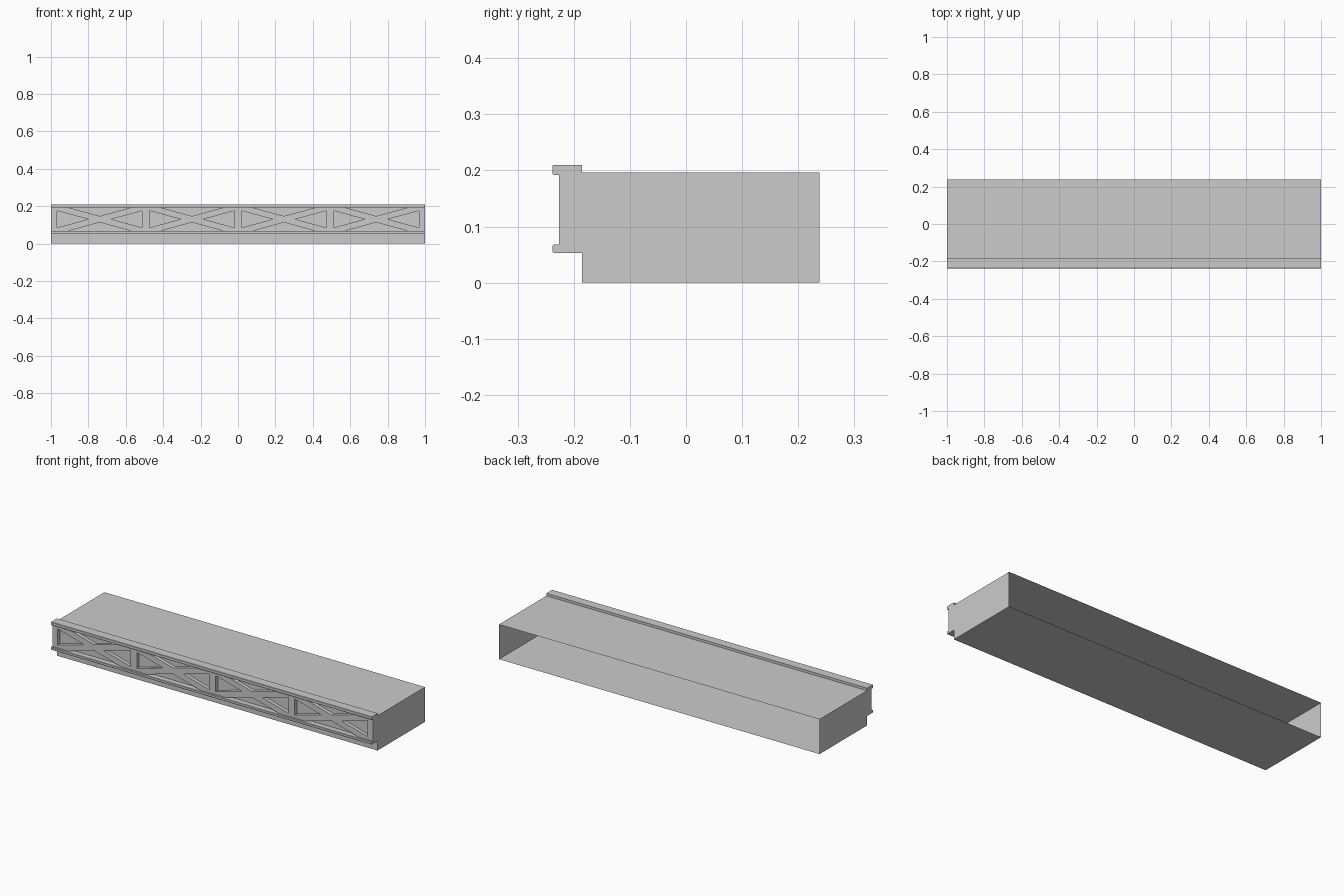
import bpy, bmesh

if "Cube" in bpy.data.objects:
    bpy.data.objects.remove(bpy.data.objects["Cube"])

FRONT, BACK, STEP = -0.238, 0.238, -0.185   # depth limits and platform front
WEB, RECESS = -0.226, -0.206                # brace face and panel floor
LOW, HIGH = 0.068, 0.192                    # panel height between flanges


def make_object(name, bm):
    bmesh.ops.recalc_face_normals(bm, faces=bm.faces)
    mesh = bpy.data.meshes.new(name)
    bm.to_mesh(mesh)
    bm.free()
    ob = bpy.data.objects.new(name, mesh)
    bpy.context.collection.objects.link(ob)
    return ob


def prism(name, points, offset):
    """Extrude a closed outline of 3D points by an offset vector."""
    bm = bmesh.new()
    face = bm.faces.new([bm.verts.new(p) for p in points])
    res = bmesh.ops.extrude_face_region(bm, geom=[face], use_keep_orig=True)
    verts = [g for g in res["geom"] if isinstance(g, bmesh.types.BMVert)]
    bmesh.ops.translate(bm, verts=verts, vec=offset)
    return make_object(name, bm)


def along_x(name, yz, x0=-1, x1=1):
    return prism(name, [(x0, y, z) for y, z in yz], (x1 - x0, 0, 0))


def rect(y0, y1, z0, z1):
    return [(y0, z0), (y1, z0), (y1, z1), (y0, z1)]


# Platform shell, open at the back
shell = along_x("platform_shell", rect(STEP, BACK, 0, 0.196))
bm = bmesh.new()
bm.from_mesh(shell.data)
bm.normal_update()
bmesh.ops.delete(bm, geom=[f for f in bm.faces if f.normal.y > 0.9], context='FACES_ONLY')
bm.to_mesh(shell.data)
bm.free()

# Top and bottom flanges with slightly chamfered front edges
c = 0.002
for name, z0, z1 in (("bottom_flange", 0.053, LOW), ("top_flange", HIGH, 0.21)):
    along_x(name, [(STEP, z0), (FRONT + c, z0), (FRONT, z0 + c),
                   (FRONT, z1 - c), (FRONT + c, z1), (STEP, z1)])

# Recessed web behind the bracing
along_x("web_plate", rect(RECESS, STEP, LOW, HIGH))

# Posts
edges = [(-1, -0.967), (-0.512, -0.473), (-0.019, 0.019), (0.473, 0.512), (0.967, 1)]
for i, (x0, x1) in enumerate(edges):
    along_x(f"post_{i + 1}", rect(WEB, RECESS, LOW, HIGH), x0, x1)

# Cross braces, one X-shaped plate per panel
t = 0.017
for i in range(4):
    x0, x1 = edges[i][1], edges[i + 1][0]
    cx, cz = (x0 + x1) / 2, (LOW + HIGH) / 2
    s = t * (x1 - x0) / (HIGH - LOW)
    outline = [(x0, LOW), (x0 + s, LOW), (cx, cz - t), (x1 - s, LOW),
               (x1, LOW), (x1, LOW + t), (cx + s, cz), (x1, HIGH - t),
               (x1, HIGH), (x1 - s, HIGH), (cx, cz + t), (x0 + s, HIGH),
               (x0, HIGH), (x0, HIGH - t), (cx - s, cz), (x0, LOW + t)]
    prism(f"cross_brace_{i + 1}", [(x, WEB, z) for x, z in outline], (0, RECESS - WEB, 0))
